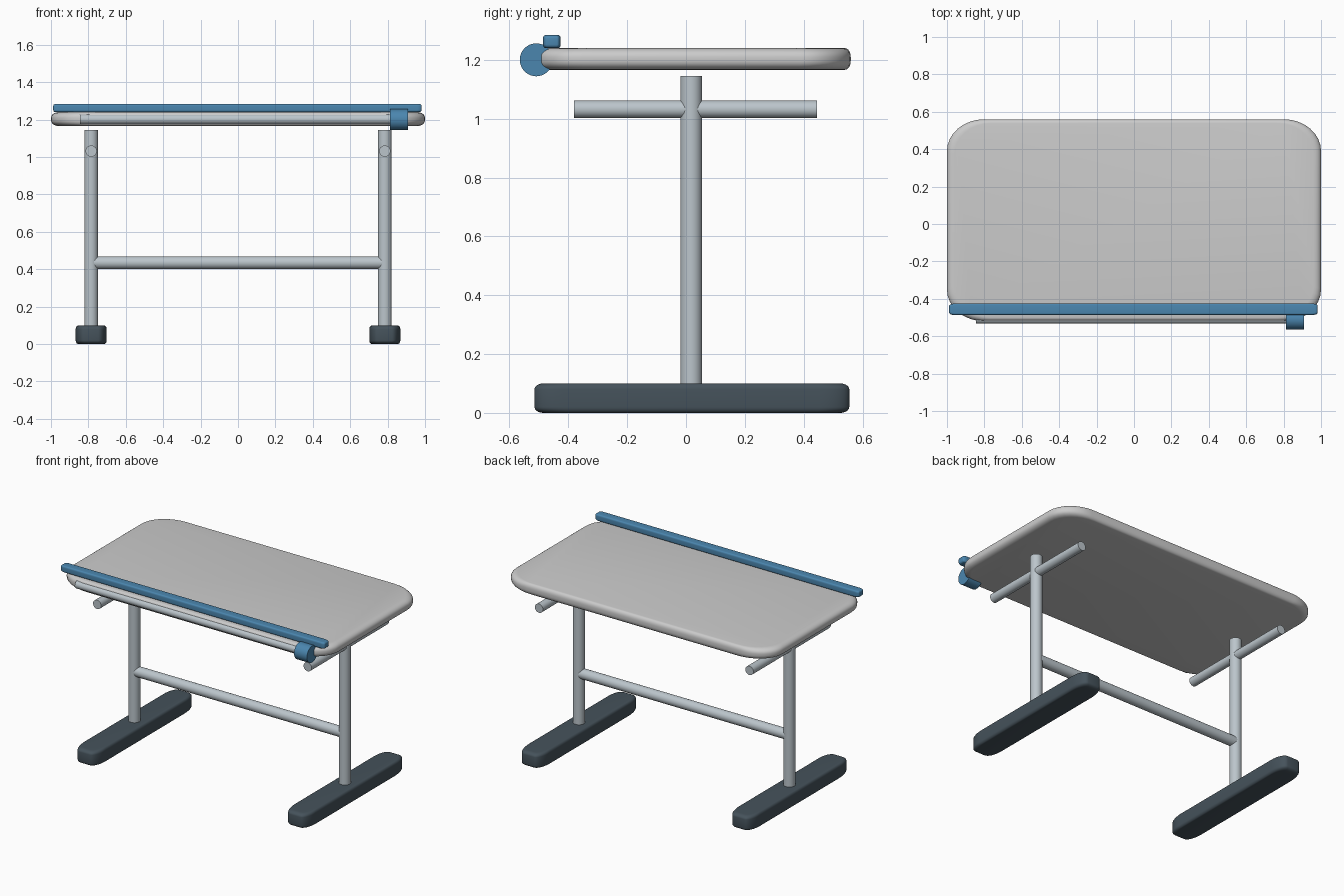
import bpy, bmesh
from math import cos, sin, pi, copysign
from mathutils import Matrix, Vector

if "Cube" in bpy.data.objects:
    bpy.data.objects.remove(bpy.data.objects["Cube"])


def material(name, rgb):
    m = bpy.data.materials.new(name)
    m.diffuse_color = (*rgb, 1)
    m.use_nodes = True
    m.node_tree.nodes["Principled BSDF"].inputs["Base Color"].default_value = m.diffuse_color
    return m


STEEL = material("steel", (0.50, 0.56, 0.60))
DARK = material("dark_slate", (0.06, 0.085, 0.105))
BLUE = material("blue", (0.07, 0.24, 0.43))
LIGHT = material("light_panel", (0.55, 0.57, 0.58))


def finish(name, bm, mat):
    bmesh.ops.recalc_face_normals(bm, faces=bm.faces)
    me = bpy.data.meshes.new(name)
    bm.to_mesh(me)
    bm.free()
    ob = bpy.data.objects.new(name, me)
    bpy.context.collection.objects.link(ob)
    me.materials.append(mat)
    bpy.ops.object.select_all(action='DESELECT')
    ob.select_set(True)
    bpy.context.view_layer.objects.active = ob
    bpy.ops.object.shade_smooth_by_angle(angle=0.7)
    return ob


def rod(name, a, b, r, mat=STEEL, sides=32):
    """Cylinder between two points."""
    a, b = Vector(a), Vector(b)
    d = b - a
    rot = d.to_track_quat('Z', 'Y').to_matrix().to_4x4()
    bm = bmesh.new()
    bmesh.ops.create_cone(bm, cap_ends=True, segments=sides, radius1=r, radius2=r,
                          depth=d.length, matrix=Matrix.Translation((a + b) / 2) @ rot)
    return finish(name, bm, mat)


def slab(name, centre, half, corner, edge, edge_z, mat, n=8, m=5):
    """Rounded plate: elliptical plan corners, softly rolled top and bottom edges."""
    cx, cy, cz = centre
    hx, hy, hz = half
    bm = bmesh.new()
    rings = []
    # edge profile from bottom to top: (inset factor, z)
    prof = [(1 - sin(k * pi / 2 / m), -hz + edge_z * (1 - cos(k * pi / 2 / m)))
            for k in range(m + 1)]
    prof += [(i, -z) for i, z in reversed(prof)]
    if abs(edge_z - hz) < 1e-6:
        prof.pop(m)
    for inset, z in prof:
        ring = []
        for q in range(4):
            for k in range(n + 1):
                t = q * pi / 2 + k * pi / 2 / n
                sx = 1 if q in (0, 3) else -1
                sy = 1 if q < 2 else -1
                x = sx * (hx - corner[0] - edge[0] * inset) + corner[0] * cos(t)
                y = sy * (hy - corner[1] - edge[1] * inset) + corner[1] * sin(t)
                ring.append(bm.verts.new((cx + x, cy + y, cz + z)))
        rings.append(ring)
    for lo, hi in zip(rings, rings[1:]):
        for i in range(len(lo)):
            j = (i + 1) % len(lo)
            bm.faces.new((lo[i], lo[j], hi[j], hi[i]))
    bm.faces.new(rings[0][::-1])
    bm.faces.new(rings[-1])
    return finish(name, bm, mat)


# table top
slab("table_top", (0, 0.02, 1.203), (1, 0.54, 0.037), (0.2, 0.17), (0.04, 0.02), 0.03, LIGHT)

# legs, feet and support arms, one set per side
for side, s in (("left", -1), ("right", 1)):
    x = s * 0.785
    rod(side + "_leg", (x, 0.018, 0.08), (x, 0.018, 1.145), 0.037)
    rod(side + "_support_arm", (x, -0.38, 1.032), (x, 0.446, 1.032), 0.03)
    slab(side + "_foot", (x, 0.02, 0.05), (0.083, 0.535, 0.05),
         (0.045, 0.10), (0.015, 0.03), 0.02, DARK)

# crossbar between the legs
rod("crossbar", (-0.785, 0.018, 0.435), (0.785, 0.018, 0.435), 0.034)

# front roller with its knob
rod("front_roller", (-0.845, -0.507, 1.202), (0.83, -0.507, 1.202), 0.026)
rod("roller_knob", (0.814, -0.509, 1.2), (0.91, -0.509, 1.2), 0.056, BLUE)

# blue rail along the front edge of the top
slab("front_rail", (-0.003, -0.456, 1.262), (0.985, 0.03, 0.022),
     (0.025, 0.012), (0.012, 0.008), 0.012, BLUE)
